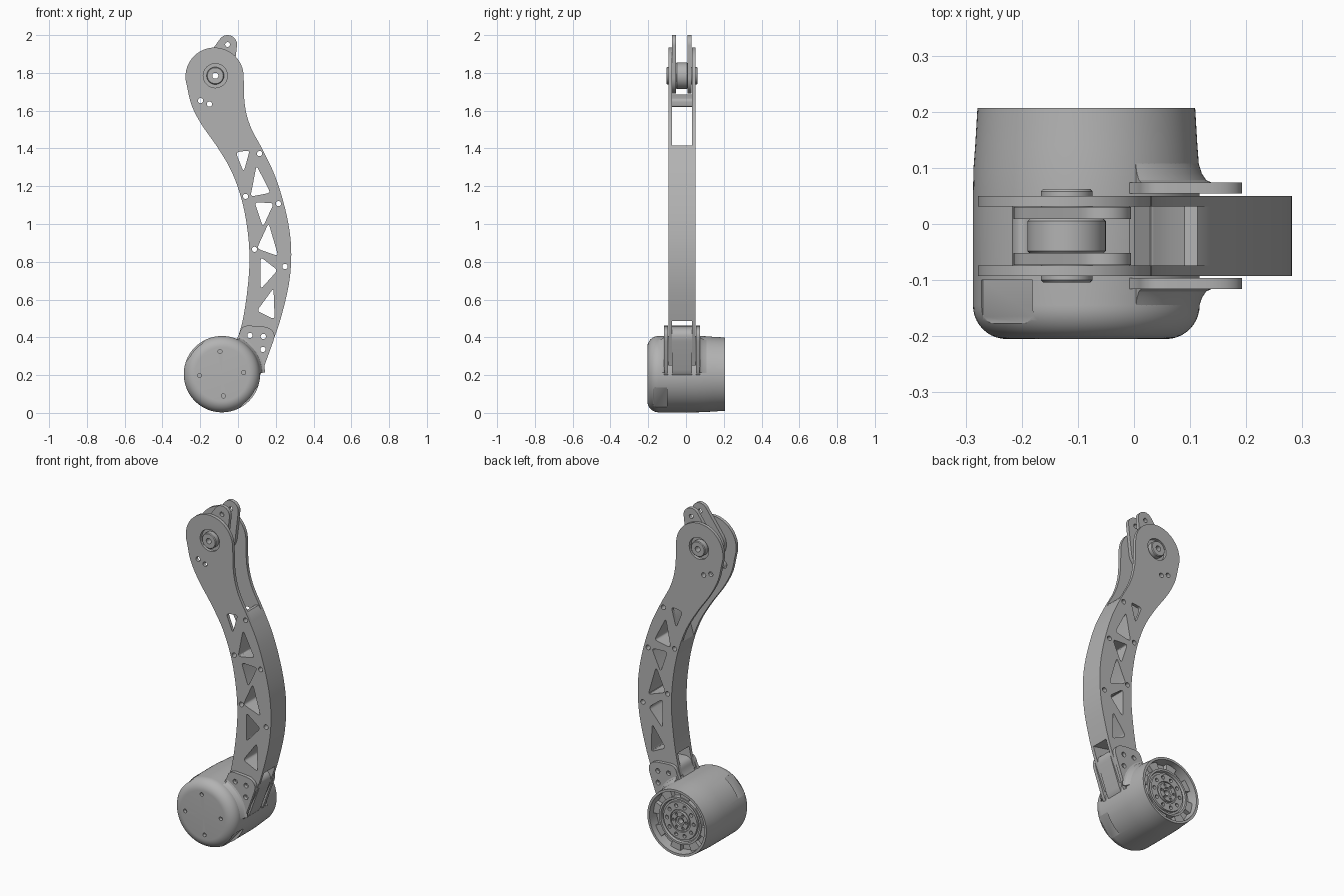
import bpy, bmesh, math
from mathutils import Vector, Matrix

if "Cube" in bpy.data.objects:
    bpy.data.objects.remove(bpy.data.objects["Cube"])

grey = bpy.data.materials.new("satin_grey")
grey.diffuse_color = (0.45, 0.45, 0.45, 1)
grey.use_nodes = True
grey.node_tree.nodes["Principled BSDF"].inputs["Base Color"].default_value = grey.diffuse_color
CX, CZ = -0.085, 0.205            # housing axis
PX, PZ = -0.12, 1.785             # upper pivot axis


def finish(name, bm, cutter=None):
    bmesh.ops.remove_doubles(bm, verts=bm.verts, dist=1e-5)
    bmesh.ops.recalc_face_normals(bm, faces=bm.faces)
    me = bpy.data.meshes.new(name)
    bm.to_mesh(me)
    bm.free()
    me.materials.append(grey)
    ob = bpy.data.objects.new(name, me)
    bpy.context.collection.objects.link(ob)
    bpy.ops.object.select_all(action='DESELECT')
    bpy.context.view_layer.objects.active = ob
    ob.select_set(True)
    if cutter:
        m = ob.modifiers.new("cut", 'BOOLEAN')
        m.operation, m.solver, m.object = 'DIFFERENCE', 'EXACT', cutter
        bpy.ops.object.modifier_apply(modifier="cut")
    bpy.ops.object.shade_smooth_by_angle(angle=math.radians(30))
    return ob


def prism(bm, pts, y0, y1):
    """Extrude an (x, z) outline along y."""
    a = [bm.verts.new((x, y0, z)) for x, z in pts]
    b = [bm.verts.new((x, y1, z)) for x, z in pts]
    bm.faces.new(a)
    bm.faces.new(b[::-1])
    for i in range(len(a)):
        j = (i + 1) % len(a)
        bm.faces.new((a[i], b[i], b[j], a[j]))


def arc(cx, cz, r, a0=0, a1=360, n=24):
    full = abs(a1 - a0) == 360
    k = n if full else n + 1
    return [(cx + r * math.cos(math.radians(a0 + (a1 - a0) * i / n)),
             cz + r * math.sin(math.radians(a0 + (a1 - a0) * i / n))) for i in range(k)]


def curve(pts, n=5):
    """Smooth open path through the points."""
    p = [Vector(q) for q in pts]
    p = [2 * p[0] - p[1]] + p + [2 * p[-1] - p[-2]]
    out = []
    for i in range(1, len(p) - 2):
        for k in range(n):
            t = k / n
            v = 0.5 * (2 * p[i] + (p[i + 1] - p[i - 1]) * t
                       + (2 * p[i - 1] - 5 * p[i] + 4 * p[i + 1] - p[i + 2]) * t * t
                       + (3 * p[i] - p[i - 1] - 3 * p[i + 1] + p[i + 2]) * t ** 3)
            out.append(tuple(v))
    return out + [tuple(p[-2])]


def rounded(pts, r, n=5):
    """Round each corner of an outline."""
    out = []
    for i, q in enumerate(pts):
        q = Vector(q)
        u, w = Vector(pts[i - 1]) - q, Vector(pts[(i + 1) % len(pts)]) - q
        a = q + u.normalized() * min(r, u.length * 0.45)
        b = q + w.normalized() * min(r, w.length * 0.45)
        for k in range(n + 1):
            t = k / n
            out.append(tuple(a * (1 - t) ** 2 + q * 2 * t * (1 - t) + b * t * t))
    return out


def lathe(bm, prof, cx, cz, a0=0, a1=360, n=64, closed=False):
    """Turn an (r, y) profile about an axis along y."""
    full = a1 - a0 == 360
    rings = []
    for i in range(n if full else n + 1):
        a = math.radians(a0 + (a1 - a0) * i / n)
        rings.append([bm.verts.new((cx + r * math.cos(a), y, cz + r * math.sin(a))) for r, y in prof])
    m = len(prof)
    for i in range(n):
        p, q = rings[i], rings[(i + 1) % len(rings)]
        for k in range(m if closed else m - 1):
            l = (k + 1) % m
            bm.faces.new((p[k], p[l], q[l], q[k]))
    if not full:
        bm.faces.new(rings[0])
        bm.faces.new(rings[-1][::-1])


def box(bm, size, mat):
    bmesh.ops.create_cube(bm, size=1, matrix=mat @ Matrix.Diagonal((*size, 1)))


# Arm outline: two flowing edges joined by the round head
left = curve([(0.0, 0.40), (0.026, 0.495), (0.05, 0.653), (0.061, 0.812), (0.05, 0.97),
              (0.019, 1.13), (-0.034, 1.278), (-0.108, 1.405), (-0.193, 1.527), (-0.246, 1.63),
              (-0.272, 1.738)])
right = curve([(0.03, 1.775), (0.036, 1.632), (0.066, 1.516), (0.13, 1.394), (0.193, 1.262),
               (0.241, 1.114), (0.272, 0.97), (0.282, 0.84), (0.273, 0.706), (0.246, 0.574),
               (0.204, 0.43), (0.146, 0.294), (0.128, 0.25)])
head = arc(-0.124, 1.78, 0.154, 192, 2, 36)
outline = left + head + right + [(0.07, 0.34)]

# Cutter for lightening triangles, rivet holes and pivot openings
triangles = [[(-0.012, 1.38), (0.062, 1.39), (0.03, 1.275)],
             [(0.098, 1.31), (0.172, 1.165), (0.066, 1.145)],
             [(0.088, 1.115), (0.19, 1.11), (0.132, 0.985)],
             [(0.162, 1.005), (0.213, 0.83), (0.1, 0.87)],
             [(0.12, 0.825), (0.21, 0.755), (0.12, 0.655)],
             [(0.188, 0.66), (0.194, 0.495), (0.1, 0.54)]]
rivets = [(0.114, 1.373), (0.04, 1.146), (0.214, 1.108), (0.087, 0.866), (0.249, 0.775),
          (-0.198, 1.653), (-0.151, 1.635), (0.063, 0.41), (0.134, 0.405), (0.132, 0.336)]
bm = bmesh.new()
for t in triangles:
    prism(bm, rounded(t, 0.02), -0.3, 0.3)
for x, z in rivets:
    prism(bm, arc(x, z, 0.014, n=16), -0.3, 0.3)
prism(bm, arc(PX, PZ, 0.064, n=40), -0.3, 0.3)
arm_cut = finish("arm_cutter", bm)

# Side plates of the arm
for name, y0, y1 in (("front_arm_plate", -0.093, -0.074), ("back_arm_plate", 0.031, 0.05)):
    bm = bmesh.new()
    prism(bm, outline, y0, y1)
    finish(name, bm, arm_cut)

# Core between the plates
bm = bmesh.new()
prism(bm, [p for p in left if 0.5 < p[1] < 1.21] + [(0.03, 1.29), (0.065, 1.375), (0.09, 1.41), (0.113, 1.415)]
      + [p for p in right if 0.46 < p[1] < 1.40], -0.074, 0.031)
finish("arm_core", bm, arm_cut)

# Spacer block below the pivot
bm = bmesh.new()
prism(bm, rounded([(-0.222, 1.66), (-0.205, 1.69), (-0.13, 1.66), (-0.135, 1.615)], 0.015), -0.074, 0.031)
finish("head_spacer", bm, arm_cut)

# Pivoting link: two teardrop cheeks, hub and axle
tx, tz, tr, hr = -0.055, 1.95, 0.05, 0.095
a = math.degrees(math.atan2(tz - PZ, tx - PX))
b = math.degrees(math.acos((hr - tr) / math.hypot(tx - PX, tz - PZ)))
cheek = arc(PX, PZ, hr, a + b, a - b + 360, 32) + arc(tx, tz, tr, a - b, a + b, 20)
bm = bmesh.new()
prism(bm, arc(PX, PZ, 0.016), -0.3, 0.3)
prism(bm, arc(tx, tz, 0.013, n=16), -0.3, 0.3)
link_cut = finish("link_cutter", bm)
for name, y0, y1 in (("front_link_cheek", -0.073, -0.052), ("back_link_cheek", 0.009, 0.03)):
    bm = bmesh.new()
    prism(bm, cheek, y0, y1)
    finish(name, bm, link_cut)
for name, r, y0, y1 in (("link_hub", 0.07, -0.052, 0.009), ("axle", 0.046, -0.104, 0.062)):
    bm = bmesh.new()
    lathe(bm, [(0.016, y0), (r - 0.004, y0), (r, y0 + 0.004), (r, y1 - 0.004), (r - 0.004, y1), (0.016, y1)],
          PX, PZ, n=40, closed=True)
    finish(name, bm)

# Housing cutter: front screw holes, two side ports, rear bolt circles
bm = bmesh.new()
for x, z in ((-0.095, 0.325), (-0.204, 0.198), (0.03, 0.214), (-0.077, 0.09)):
    prism(bm, arc(x, z, 0.011, n=16), -0.25, -0.185)
for i in range(10):
    t = math.radians(36 * i)
    prism(bm, arc(CX + 0.088 * math.cos(t), CZ + 0.088 * math.sin(t), 0.011, n=12), 0.155, 0.25)
for i in range(6):
    t = math.radians(60 * i)
    prism(bm, arc(CX + 0.042 * math.cos(t), CZ + 0.042 * math.sin(t), 0.008, n=10), 0.16, 0.25)
prism(bm, arc(CX, CZ, 0.016, n=16), 0.14, 0.25)
for ang in (-40, 138):
    rot = Matrix.Translation((CX, 0, CZ)) @ Matrix.Rotation(math.radians(-ang), 4, 'Y')
    box(bm, (0.06, 0.076, 0.135), rot @ Matrix.Translation((0.217, -0.138, 0)))
    box(bm, (0.06, 0.046, 0.085), rot @ Matrix.Translation((0.19, -0.145, 0)))
house_cut = finish("housing_cutter", bm)

# Motor housing: rounded front, slightly tapered open back with a stepped rotor
bm = bmesh.new()
front = [(r, y) for r, y in arc(0.142, -0.145, 0.06, -90, 0, 10)]
lathe(bm, [(0, -0.205)] + front + [(0.202, 0.05), (0.201, 0.1), (0.198, 0.14), (0.194, 0.207), (0.18, 0.207),
          (0.176, 0.145), (0.138, 0.145), (0.138, 0.178), (0.126, 0.178), (0.122, 0.165),
          (0.112, 0.165), (0.11, 0.175), (0.066, 0.175), (0.064, 0.168), (0.056, 0.168),
          (0.055, 0.182), (0.028, 0.182), (0.026, 0.172), (0, 0.172)], CX, CZ, n=96)
finish("motor_housing", bm, house_cut)

# Lugs around the rear recess
bm = bmesh.new()
for i in range(8):
    lathe(bm, [(0.134, 0.14), (0.182, 0.14), (0.182, 0.172), (0.134, 0.172)], CX, CZ,
          45 * i, 45 * i + 22, n=5, closed=True)
finish("rear_lugs", bm)

# Mounting ears outside the plates and the lug between them
ear = rounded([(-0.06, 0.34), (0.0, 0.395), (0.022, 0.465), (0.165, 0.455), (0.2, 0.415),
               (0.118, 0.19), (0.05, 0.17)], 0.04)
for name, y0, y1 in (("front_ear", -0.116, -0.096), ("back_ear", 0.054, 0.074), ("centre_lug", -0.074, 0.031)):
    bm = bmesh.new()
    prism(bm, ear, y0, y1)
    finish(name, bm, arm_cut)

# Fillets blending the ears into the housing
for name, y, s in (("front_ear_fillet", -0.114, -1), ("back_ear_fillet", 0.072, 1)):
    bm = bmesh.new()
    lathe(bm, [(0.17, y), (0.228, y), (0.214, y + s * 0.006), (0.206, y + s * 0.018),
               (0.199, y + s * 0.04), (0.17, y + s * 0.04)], CX, CZ, 2, 64, n=20, closed=True)
    finish(name, bm)

for ob in (arm_cut, link_cut, house_cut):
    bpy.data.objects.remove(ob)
